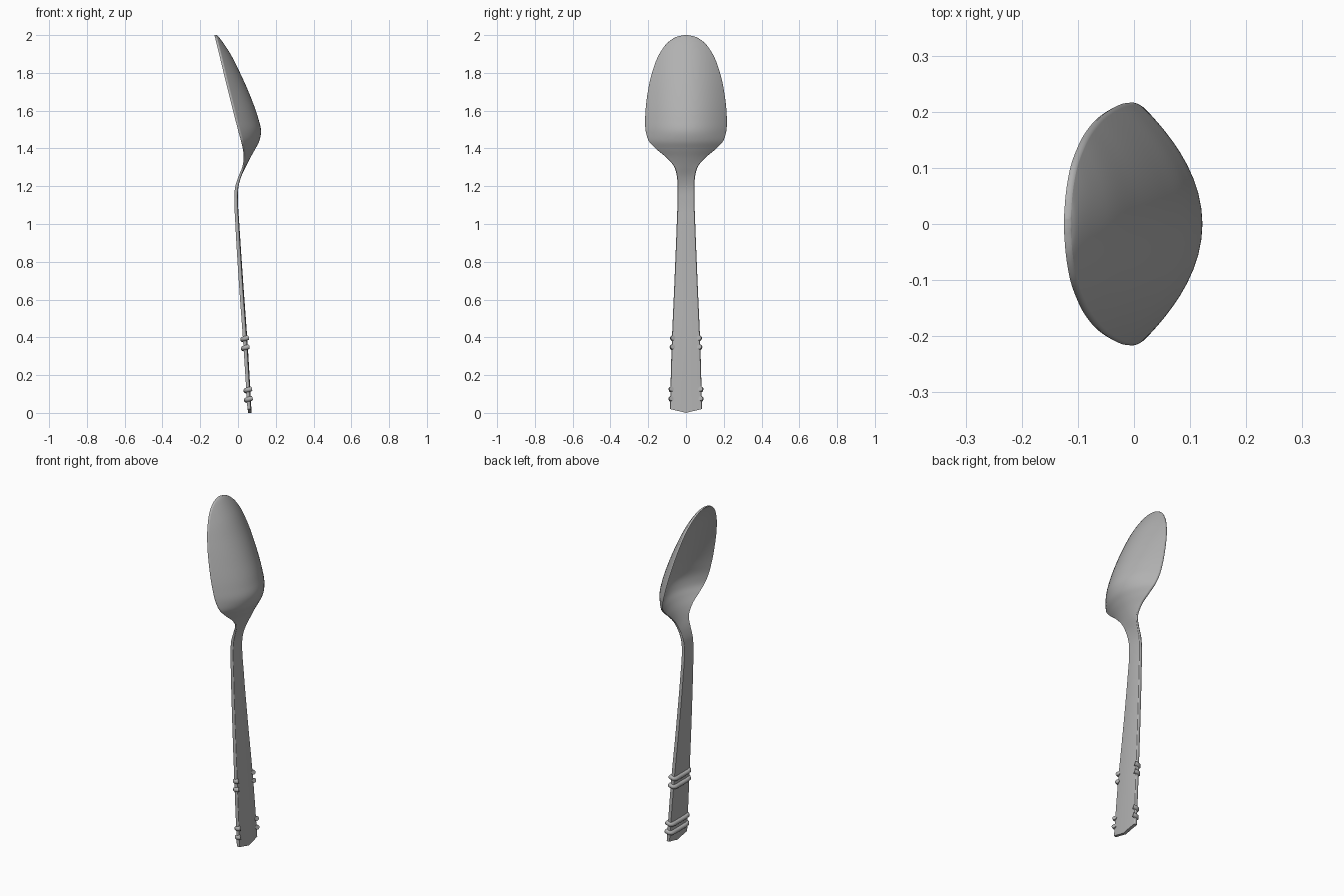
import bpy, bmesh, math

if "Cube" in bpy.data.objects:
    bpy.data.objects.remove(bpy.data.objects["Cube"])

# Profile keys: z, half width, rim x (concave side), bowl depth, thickness
KEYS = [
    (0.00, 0.082, 0.050, 0.004, 0.018),
    (0.35, 0.073, 0.029, 0.004, 0.019),
    (0.70, 0.058, 0.004, 0.004, 0.019),
    (1.00, 0.046, -0.014, 0.003, 0.018),
    (1.12, 0.042, -0.019, 0.002, 0.017),
    (1.20, 0.042, -0.014, 0.001, 0.016),
    (1.25, 0.045, 0.002, 0.001, 0.014),
    (1.30, 0.058, 0.022, 0.006, 0.012),
    (1.35, 0.099, 0.030, 0.023, 0.012),
    (1.40, 0.158, 0.025, 0.056, 0.012),
    (1.44, 0.194, 0.016, 0.085, 0.012),
    (1.49, 0.210, 0.002, 0.108, 0.012),
    (1.56, 0.213, -0.016, 0.111, 0.012),
    (1.68, 0.202, -0.046, 0.098, 0.012),
    (1.80, 0.177, -0.076, 0.075, 0.012),
    (1.90, 0.138, -0.100, 0.048, 0.012),
    (1.96, 0.094, -0.115, 0.024, 0.012),
    (1.99, 0.049, -0.122, 0.008, 0.012),
    (2.00, 0.008, -0.125, 0.000, 0.012),
]

# Dark metal grey
metal = bpy.data.materials.new("dark_grey")
metal.diffuse_color = (0.44, 0.44, 0.44, 1)
metal.use_nodes = True
metal.node_tree.nodes["Principled BSDF"].inputs["Base Color"].default_value = metal.diffuse_color

# Smooth chord-length interpolation of the keys
S = [0.0]
for a, b in zip(KEYS, KEYS[1:]):
    S.append(S[-1] + math.hypot(b[0] - a[0], b[1] - a[1]))


def tangent(i, c):
    lo, hi = max(i - 1, 0), min(i + 1, len(KEYS) - 1)
    if lo == i or hi == i:
        return (KEYS[hi][c] - KEYS[lo][c]) / (S[hi] - S[lo])
    h0, h1 = S[i] - S[lo], S[hi] - S[i]
    d0 = (KEYS[i][c] - KEYS[lo][c]) / h0
    d1 = (KEYS[hi][c] - KEYS[i][c]) / h1
    return (d0 * h1 + d1 * h0) / (h0 + h1)


def sample(i, t):
    h = S[i + 1] - S[i]
    return [(2*t**3 - 3*t*t + 1) * KEYS[i][c] + (t**3 - 2*t*t + t) * h * tangent(i, c)
            + (3*t*t - 2*t**3) * KEYS[i + 1][c] + (t**3 - t*t) * h * tangent(i + 1, c)
            for c in range(5)]


def finish(obj, angle):
    obj.data.materials.clear()
    obj.data.materials.append(metal)
    bpy.ops.object.select_all(action='DESELECT')
    obj.select_set(True)
    bpy.context.view_layer.objects.active = obj
    bpy.ops.object.shade_smooth_by_angle(angle=math.radians(angle))


# Spoon body: handle and bowl lofted as one closed skin with a rounded rim
N = 24
rows = [sample(i, k / 6) for i in range(len(KEYS) - 1) for k in range(6)] + [list(KEYS[-1])]
bm = bmesh.new()
rings = []
for z, w, rim, depth, thick in rows:
    drop = 0.02 * max(0, 1 - z / 0.3)      # shallow point at the handle end
    front, back = [], []
    for j in range(N + 1):
        u = -math.cos(math.pi * j / N)
        x = rim + depth * (1 - u * u)
        zz = z + drop * abs(u)
        front.append(bm.verts.new((x, u * w, zz)))
        back.append(bm.verts.new((x + thick, u * w, zz)))
    edge = [bm.verts.new((rim + thick / 2, s * (w + 0.003), z + drop)) for s in (1, -1)]
    rings.append(front + edge[:1] + back[::-1] + edge[1:])
for a, b in zip(rings, rings[1:]):
    for j in range(len(a)):
        k = (j + 1) % len(a)
        bm.faces.new((a[j], a[k], b[k], b[j]))
M = 2 * N + 2                              # index of the first back vertex
for ring in (rings[0], rings[-1]):
    for j in range(N):
        bm.faces.new((ring[j], ring[j + 1], ring[M - j - 1], ring[M - j]))
    bm.faces.new((ring[N], ring[N + 1], ring[N + 2]))
    bm.faces.new((ring[M], ring[M + 1], ring[0]))
bmesh.ops.recalc_face_normals(bm, faces=bm.faces)
mesh = bpy.data.meshes.new("spoon_body")
bm.to_mesh(mesh)
bm.free()
spoon = bpy.data.objects.new("spoon_body", mesh)
bpy.context.collection.objects.link(spoon)
finish(spoon, 75)


# Raised bands across the concave-side face, hooked over both edges
def band(name, z):
    _, w, rim, _, _ = sample(0, z / 0.35)
    half = [(rim + 0.027, w - 0.003, 0.005), (rim + 0.018, w + 0.001, 0.003),
            (rim + 0.006, w, 0.0), (rim - 0.001, w - 0.008, -0.003),
            (rim - 0.001, w * 0.6, -0.005)]
    path = half + [(rim, 0, -0.006)] + [(x, -y, dz) for x, y, dz in half[::-1]]
    curve = bpy.data.curves.new(name, 'CURVE')
    curve.dimensions = '3D'
    curve.bevel_depth = 0.013
    curve.bevel_resolution = 3
    curve.use_fill_caps = True
    spline = curve.splines.new('POLY')
    spline.points.add(len(path) - 1)
    for p, (x, y, dz) in zip(spline.points, path):
        p.co = (x, y, z + dz, 1)
    obj = bpy.data.objects.new(name, curve)
    bpy.context.collection.objects.link(obj)
    bpy.ops.object.select_all(action='DESELECT')
    obj.select_set(True)
    bpy.context.view_layer.objects.active = obj
    bpy.ops.object.convert(target='MESH')
    finish(bpy.context.object, 60)


for n, z in enumerate((0.072, 0.122, 0.345, 0.393)):
    band(f"handle_band_{n + 1}", z)
